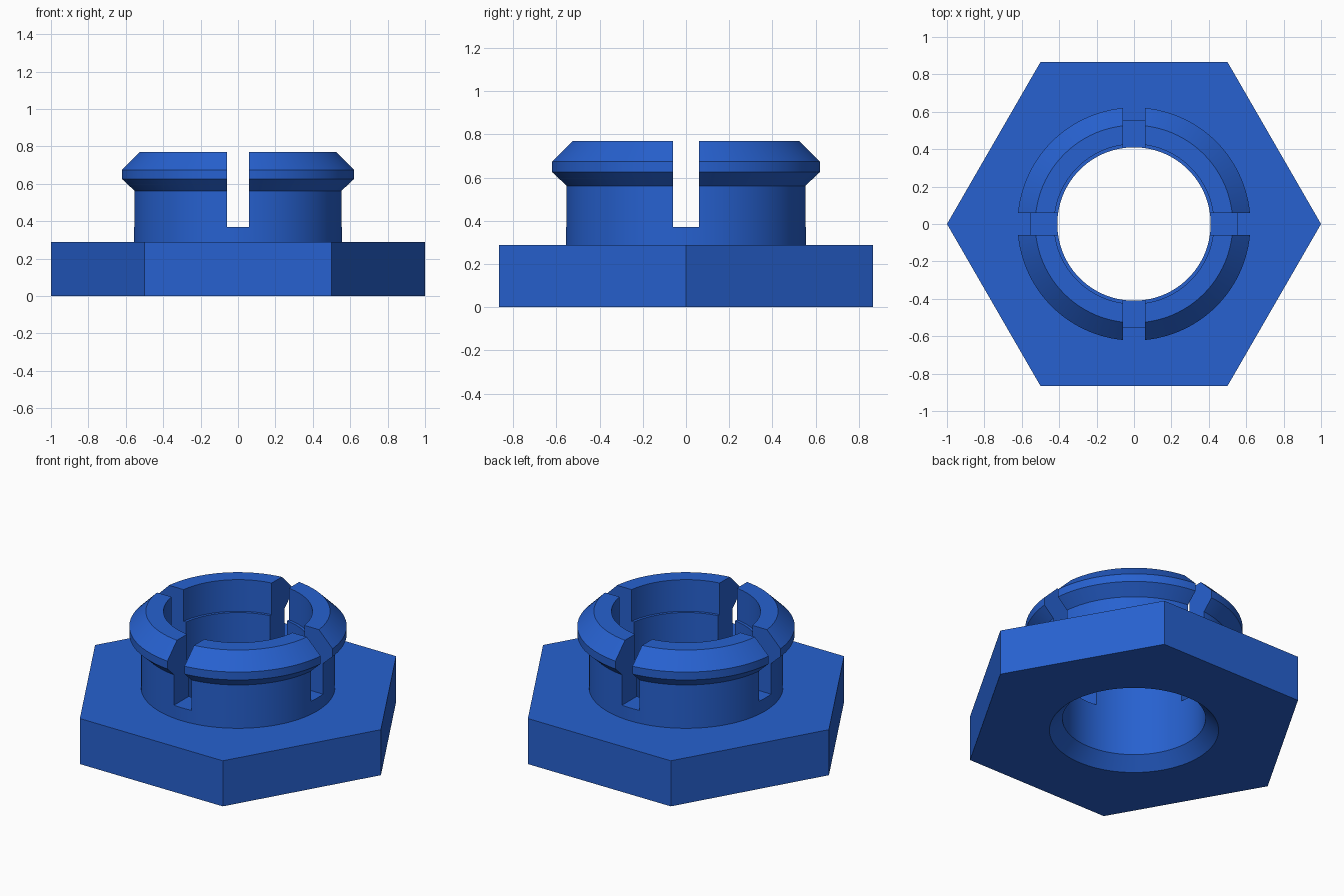
import bpy, bmesh, math

if "Cube" in bpy.data.objects:
    bpy.data.objects.remove(bpy.data.objects["Cube"])

BLUE = (0.02, 0.12, 0.63, 1.0)
blue = bpy.data.materials.new("blue plastic")
blue.use_nodes = True
blue.diffuse_color = BLUE
blue.node_tree.nodes["Principled BSDF"].inputs["Base Color"].default_value = BLUE


def add_object(name, bm):
    bmesh.ops.recalc_face_normals(bm, faces=bm.faces[:])
    mesh = bpy.data.meshes.new(name)
    bm.to_mesh(mesh)
    bm.free()
    mesh.materials.append(blue)
    obj = bpy.data.objects.new(name, mesh)
    bpy.context.collection.objects.link(obj)
    return obj


def turned_solid(name, profile, sides=96):
    """Stack of rings (radius, height), capped at both ends."""
    bm = bmesh.new()
    rings = []
    for r, z in profile:
        angles = [2 * math.pi * i / sides for i in range(sides)]
        rings.append([bm.verts.new((r * math.cos(a), r * math.sin(a), z)) for a in angles])
    for low, high in zip(rings, rings[1:]):
        for i in range(sides):
            j = (i + 1) % sides
            bm.faces.new((low[i], low[j], high[j], high[i]))
    bm.faces.new(rings[0][::-1])
    bm.faces.new(rings[-1])
    return add_object(name, bm)


def slot_box(name, size, centre):
    bm = bmesh.new()
    bmesh.ops.create_cube(bm, size=1)
    bmesh.ops.scale(bm, vec=size, verts=bm.verts)
    bmesh.ops.translate(bm, vec=centre, verts=bm.verts)
    return add_object(name, bm)


# Hexagonal flange and the snap collar with its flared lip
nut = turned_solid("slotted_hex_bushing", [(1, 0), (1, 0.288)], sides=6)
collar = turned_solid("collar_helper", [
    (0.556, 0.15), (0.556, 0.562), (0.623, 0.625), (0.623, 0.675), (0.528, 0.77)])

# Stepped bore, chamfered underneath
bore = turned_solid("bore_helper", [
    (0.585, -0.1), (0.41, 0.075), (0.41, 0.57), (0.427, 0.57), (0.427, 0.9)])

# Crossed slots that split the collar into four fingers
slot_x = slot_box("slot_x_helper", (1.6, 0.12, 0.63), (0, 0, 0.685))
slot_y = slot_box("slot_y_helper", (0.12, 1.6, 0.63), (0, 0, 0.685))

helpers = [(collar, 'UNION'), (bore, 'DIFFERENCE'),
           (slot_x, 'DIFFERENCE'), (slot_y, 'DIFFERENCE')]
for helper, operation in helpers:
    helper.hide_render = True
    cut = nut.modifiers.new(helper.name, 'BOOLEAN')
    cut.object = helper
    cut.operation = operation
    cut.solver = 'EXACT'

# Bake the result and drop the helpers
bpy.context.view_layer.update()
graph = bpy.context.evaluated_depsgraph_get()
baked = bpy.data.meshes.new_from_object(nut.evaluated_get(graph))
nut.modifiers.clear()
nut.data = baked
for helper, _ in helpers:
    bpy.data.objects.remove(helper)
baked.materials.clear()
baked.materials.append(blue)
for face in baked.polygons:
    face.material_index = 0

bpy.ops.object.select_all(action='DESELECT')
nut.select_set(True)
bpy.context.view_layer.objects.active = nut
bpy.ops.object.shade_smooth_by_angle(angle=math.radians(25))
